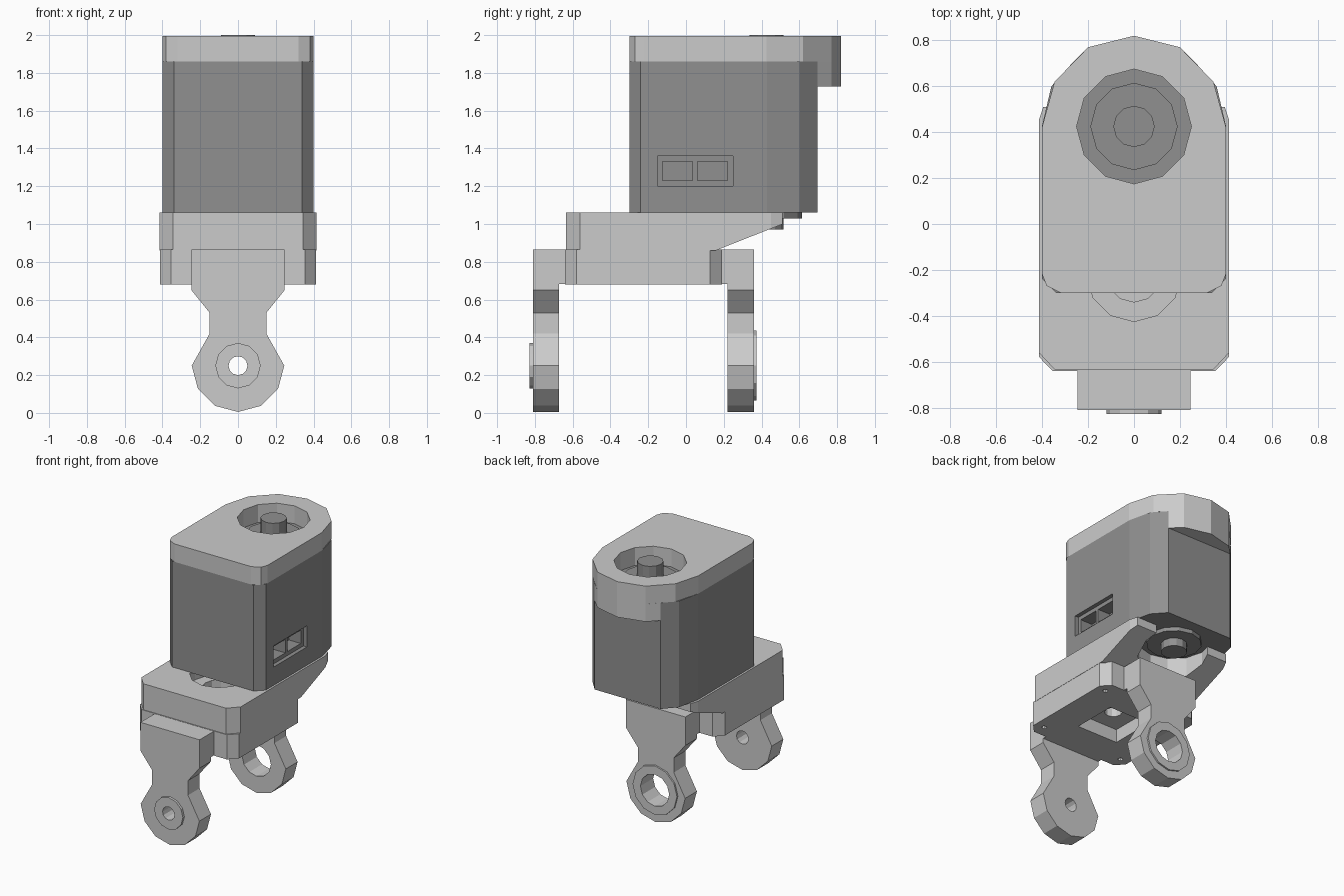
import bpy, bmesh
from math import sin, cos, pi

if "Cube" in bpy.data.objects:
    bpy.data.objects.remove(bpy.data.objects["Cube"])

dark = bpy.data.materials.new("dark_grey")
dark.diffuse_color = (0.28, 0.28, 0.28, 1)
dark.use_nodes = True
dark.node_tree.nodes["Principled BSDF"].inputs["Base Color"].default_value = dark.diffuse_color


def prism(name, pts, axis, a, b, mat=None):
    """Extrude a 2D outline from a to b. axis z: (x,y), y: (x,z), x: (y,z)."""
    place = {'z': lambda u, v, w: (u, v, w),
             'y': lambda u, v, w: (u, w, v),
             'x': lambda u, v, w: (w, u, v)}[axis]
    bm = bmesh.new()
    lo = [bm.verts.new(place(u, v, a)) for u, v in pts]
    hi = [bm.verts.new(place(u, v, b)) for u, v in pts]
    bm.faces.new(lo)
    bm.faces.new(hi)
    n = len(pts)
    for i in range(n):
        j = (i + 1) % n
        bm.faces.new((lo[i], lo[j], hi[j], hi[i]))
    bmesh.ops.recalc_face_normals(bm, faces=bm.faces[:])
    me = bpy.data.meshes.new(name)
    bm.to_mesh(me)
    bm.free()
    ob = bpy.data.objects.new(name, me)
    bpy.context.collection.objects.link(ob)
    if mat:
        me.materials.append(mat)
    return ob


def circle(r, cx, cy, n=12):
    return [(cx + r * cos(2 * pi * i / n), cy + r * sin(2 * pi * i / n)) for i in range(n)]


def rect(x0, x1, y0, y1):
    return [(x0, y0), (x1, y0), (x1, y1), (x0, y1)]


def mirror(half):
    """Close a right-hand half outline; points on x = 0 are not doubled."""
    return half + [(-x, y) for x, y in reversed(half) if abs(x) > 1e-6]


def combine(ob, other, op='DIFFERENCE'):
    other.hide_render = True
    m = ob.modifiers.new("bool", 'BOOLEAN')
    m.operation, m.object, m.solver = op, other, 'EXACT'
    bpy.context.view_layer.objects.active = ob
    bpy.ops.object.modifier_apply(modifier=m.name)
    bpy.data.objects.remove(other, do_unlink=True)


AX = 0.425   # y of the motor axle
PV = 0.25    # z of the arm pivots
MID = -0.22  # y midway between the arms

# Motor housing with a connector recess on the right side
body = prism("motor_housing", mirror([(0.34, -0.30), (0.40, -0.24), (0.40, 0.43),
                                      (0.36, 0.60), (0.275, 0.695)]), 'z', 1.06, 1.86, dark)
combine(body, prism("cut", rect(-0.15, 0.25, 1.20, 1.36), 'x', 0.37, 0.5, dark))
for y0, y1 in ((-0.125, 0.035), (0.06, 0.22)):
    combine(body, prism("cut", rect(y0, y1, 1.23, 1.33), 'x', 0.27, 0.5, dark))

# Lid with rounded back, hanging skirt and round opening
back = [(0.346, 0.62), (0.20, 0.77), (0, 0.82)]
lid = prism("lid", mirror([(0.32, -0.30), (0.38, -0.27), (0.40, -0.22), (0.40, AX)] + back),
            'z', 1.86, 1.995)
combine(lid, prism("cut", circle(0.25, 0, AX), 'z', 1.8, 2.1))
prism("lid_skirt", mirror([(0.275, 0.695)] + back[1:]), 'z', 1.727, 1.86)

# Output hub and axle at the top and underneath the motor
prism("top_hub", circle(0.19, 0, AX), 'z', 1.85, 1.885, dark)
prism("top_axle", circle(0.09, 0, AX), 'z', 1.85, 2.0, dark)
prism("bottom_hub", circle(0.19, 0, AX), 'z', 1.03, 1.065, dark)
prism("bottom_axle", circle(0.09, 0, AX), 'z', 0.97, 1.04, dark)

# Bracket: upper plate with a sloped, notched tail
bracket = prism("bracket", mirror([(0.345, -0.635), (0.415, -0.56), (0.415, 0.45),
                                   (0.395, 0.51)]), 'z', 0.86, 1.062)
combine(bracket, prism("cut", [(0.145, 0.855), (0.52, 1.003), (0.6, 1.003), (0.6, 0.8),
                               (0.145, 0.8)], 'x', -0.6, 0.6))
combine(bracket, prism("cut", circle(0.25, 0, AX), 'z', 0.8, 1.2))
# Bracket: lower block
combine(bracket, prism("lower", mirror([(0.355, -0.64), (0.413, -0.58), (0.413, 0.127),
                                        (0.355, 0.19)]), 'z', 0.68, 0.866), 'UNION')
# Counterbore on top, square pocket and screw holes below
combine(bracket, prism("cut", circle(0.205, 0, MID), 'z', 0.97, 1.2))
combine(bracket, prism("cut", circle(0.12, 0, MID), 'z', 0.90, 1.2))
combine(bracket, prism("cut", rect(-0.17, 0.17, MID - 0.17, MID + 0.17), 'z', 0.6, 0.78))
combine(bracket, prism("cut", circle(0.06, 0, MID), 'z', 0.7, 1.0))
for x in (-0.34, 0.34):
    for y in (-0.55, 0.10):
        combine(bracket, prism("cut", circle(0.018, x, y, 8), 'z', 0.6, 0.76))


# Pivot arms: waisted profile with a 12-sided eye, a raised ring and a flange
def arm(name, y0, y1, ring_r, hole_r, ring_y, flange):
    eye = [(0.245 * sin(pi * i / 6), PV - 0.245 * cos(pi * i / 6)) for i in range(4)]
    ob = prism(name, mirror(eye + [(0.15, 0.42), (0.15, 0.53), (0.247, 0.65), (0.247, 0.864)]),
               'y', y0, y1)
    combine(ob, prism("flange", rect(-0.247, 0.247, 0.682, 0.864), 'y', *flange), 'UNION')
    combine(ob, prism("ring", circle(ring_r, 0, PV), 'y', *ring_y), 'UNION')
    combine(ob, prism("cut", circle(hole_r, 0, PV), 'y', y0 - 0.1, y1 + 0.1))


arm("front_arm", -0.81, -0.672, 0.12, 0.05, (-0.828, -0.75), (-0.75, -0.635))
arm("rear_arm", 0.22, 0.36, 0.185, 0.12, (0.30, 0.372), (0.185, 0.30))
